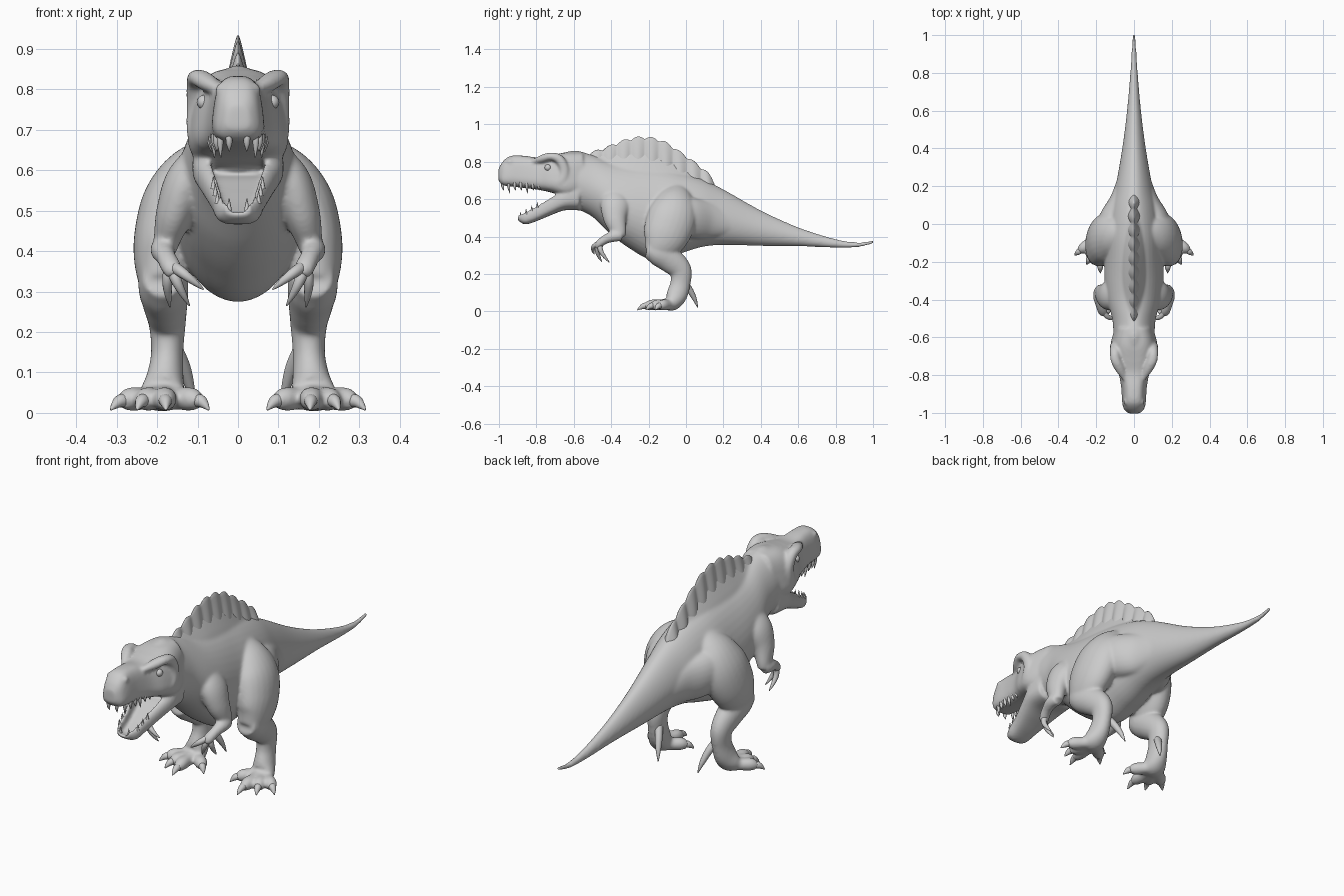
import bpy, bmesh, math
from mathutils import Vector

cube = bpy.data.objects.get("Cube")
if cube:
    bpy.data.objects.remove(cube, do_unlink=True)

grey = bpy.data.materials.new("plain grey")
grey.use_nodes = True
grey.diffuse_color = (0.6, 0.6, 0.6, 1)
grey.node_tree.nodes["Principled BSDF"].inputs["Base Color"].default_value = (0.6, 0.6, 0.6, 1)


def smooth_path(pts, steps):
    """Catmull-Rom interpolation of tuples of any length."""
    out = []
    for i in range(len(pts) - 1):
        a, b = pts[max(i - 1, 0)], pts[i]
        c, d = pts[i + 1], pts[min(i + 2, len(pts) - 1)]
        for k in range(steps):
            t = k / steps
            out.append([q + 0.5 * t * (r - p + t * (2*p - 5*q + 4*r - s + t * (3*(q - r) + s - p)))
                        for p, q, r, s in zip(a, b, c, d)])
    return out + [list(pts[-1])]


def tube(bm, pts, steps=6, sides=24, upright=False, egg=0.0, square=1.0, channel=0.0):
    """Loft of rings (x, y, z, half width, half depth) along a path."""
    path = smooth_path(pts, steps)
    rings = []
    for i, (x, y, z, rw, rd) in enumerate(path):
        centre = Vector((x, y, z))
        u, v = Vector((1, 0, 0)), Vector((0, 0, 1))
        if not upright:
            t = (Vector(path[min(i + 1, len(path) - 1)][:3]) - Vector(path[max(i - 1, 0)][:3])).normalized()
            u = (u - t * t.x).normalized()
            v = t.cross(u)
        ring = []
        for k in range(sides):
            ang = 2 * math.pi * k / sides
            c, s = math.cos(ang), math.sin(ang)
            c = math.copysign(abs(c) ** square, c)
            s = math.copysign(abs(s) ** square, s)
            if s > 0 and abs(c) < channel:
                s = -0.3
            ring.append(bm.verts.new(centre + u * rw * c * (1 - egg * s) + v * rd * s))
        rings.append(ring)
    for r0, r1 in zip(rings, rings[1:]):
        for k in range(sides):
            n = (k + 1) % sides
            bm.faces.new((r0[k], r0[n], r1[n], r1[k]))
    bm.faces.new(rings[0])
    bm.faces.new(rings[-1])


def loft(bm, rows, **opts):
    """Upright loft from rows of (y, top, bottom, half width)."""
    tube(bm, [(0, y, (t + b) / 2, w, (t - b) / 2) for y, t, b, w in rows], upright=True, **opts)


def flip(pts, side):
    return [(p[0] * side, *p[1:]) for p in pts]


def ball(bm, centre, radius):
    made = bmesh.ops.create_uvsphere(bm, u_segments=16, v_segments=10, radius=radius)
    bmesh.ops.translate(bm, verts=made["verts"], vec=centre)


def finish(bm, name, angle=60):
    bmesh.ops.recalc_face_normals(bm, faces=bm.faces)
    mesh = bpy.data.meshes.new(name)
    bm.to_mesh(mesh)
    bm.free()
    obj = bpy.data.objects.new(name, mesh)
    bpy.context.collection.objects.link(obj)
    mesh.materials.append(grey)
    bpy.ops.object.select_all(action="DESELECT")
    obj.select_set(True)
    bpy.context.view_layer.objects.active = obj
    bpy.ops.object.shade_smooth_by_angle(angle=math.radians(angle))
    return obj


skin = bmesh.new()
claws = bmesh.new()
teeth = bmesh.new()
eyes = bmesh.new()

# Neck, trunk and tail
loft(skin, [(-.70, .83, .66, .08), (-.60, .86, .56, .105), (-.50, .835, .505, .115), (-.40, .80, .41, .143),
            (-.30, .785, .335, .155), (-.18, .775, .274, .155), (-.05, .75, .303, .15), (.08, .71, .343, .127),
            (.20, .652, .355, .097), (.40, .54, .35, .062), (.60, .45, .348, .037), (.80, .387, .34, .020),
            (.92, .37, .343, .013), (1.003, .381, .363, .008)], sides=40, egg=.13, square=1.06)

# Flared ridge under the sail
loft(skin, [(-.54, .835, .70, .06), (-.42, .845, .66, .062), (-.28, .86, .65, .062), (-.15, .845, .62, .062),
            (-.02, .785, .60, .056), (.12, .69, .57, .042)], egg=.72)

# Skull with blunt snout
loft(skin, [(-.55, .85, .62, .095), (-.64, .85, .61, .118), (-.72, .835, .635, .105), (-.79, .823, .65, .078),
            (-.87, .832, .66, .064), (-.94, .83, .668, .060), (-.98, .80, .675, .051), (-1.003, .76, .70, .028)],
     sides=32, square=.62, egg=.18)

# Open lower jaw with a hollow floor
loft(skin, [(-.57, .70, .54, .11), (-.65, .665, .54, .112), (-.72, .62, .515, .092), (-.80, .57, .482, .068),
            (-.86, .538, .465, .056), (-.90, .52, .487, .032)], sides=40, square=.7, channel=.68)

for side in (-1, 1):
    # Brow horn and ridge curling behind the eye
    tube(skin, flip([(.05, -.82, .80, .012, .014), (.076, -.765, .817, .026, .022), (.098, -.72, .828, .027, .022),
                     (.102, -.675, .81, .027, .026), (.108, -.65, .75, .02, .026), (.108, -.67, .69, .018, .024),
                     (.085, -.74, .668, .012, .015)], side), sides=12)
    ball(skin, (.042 * side, -.942, .80), .016)
    ball(eyes, (.084 * side, -.738, .768), .018)

    # Thigh, with hip muscle running into the tail
    tube(skin, flip([(.055, -.06, .67, .03, .05), (.098, -.06, .60, .075, .10), (.146, -.07, .52, .089, .13),
                     (.175, -.10, .43, .083, .128), (.185, -.14, .36, .070, .105), (.185, -.185, .31, .05, .05)], side))
    tube(skin, flip([(.125, -.07, .53, .09, .10), (.105, .03, .50, .078, .11), (.068, .13, .485, .058, .10),
                     (.042, .25, .46, .042, .06), (.03, .38, .44, .02, .03)], side))

    # Shin, ankle and foot
    tube(skin, flip([(.185, -.205, .335, .05, .05), (.185, -.15, .315, .062, .07), (.18, -.085, .275, .056, .070),
                     (.175, -.03, .22, .046, .060), (.175, -.03, .15, .040, .054), (.18, -.048, .09, .046, .056),
                     (.187, -.075, .047, .056, .045), (.19, -.115, .035, .05, .027)], side))

    # Four spread toes with claws
    for tx, ty in ((.072, -.165), (.178, -.26), (.25, -.215), (.315, -.165)):
        def toe(f, z, r):
            return (.185 + (tx - .185) * f, -.06 + (ty + .06) * f, z, r, r)
        tube(skin, flip([toe(0, .045, .035), toe(.35, .036, .029), toe(.62, .034, .03), toe(.8, .026, .019)], side), sides=14)
        tube(claws, flip([toe(.68, .032, .017), toe(.82, .029, .016), toe(.92, .019, .010), toe(1, .007, .002)], side), sides=12)

    # Rear spur
    tube(claws, flip([(.155, -.01, .16, .018, .018), (.135, .02, .115, .017, .017), (.12, .045, .068, .012, .012),
                      (.108, .063, .02, .002, .002)], side), sides=12)

    # Shoulder, arm and hand
    tube(skin, flip([(.065, -.35, .66, .03, .05), (.122, -.375, .58, .053, .08), (.155, -.38, .50, .047, .064),
                     (.175, -.36, .43, .034, .043), (.18, -.35, .395, .026, .03)], side))
    tube(skin, flip([(.182, -.345, .405, .03, .03), (.186, -.385, .402, .031, .031), (.178, -.43, .385, .025, .025),
                     (.165, -.465, .36, .026, .022), (.155, -.475, .34, .02, .016)], side), sides=16)

    # Three clawed fingers
    for fx, fy, fz in ((.085, -.49, .305), (.12, -.45, .265), (.168, -.41, .262)):
        base, tip = Vector((.165, -.455, .365)), Vector((fx, fy, fz))
        bend = Vector((.008, -.022, .008))
        def finger(f, r):
            p = base.lerp(tip, f) + bend * math.sin(math.pi * f)
            return (*p, r, r)
        tube(claws, flip([finger(0, .015), finger(.3, .014), finger(.55, .012), finger(.8, .008), finger(1, .002)], side),
             sides=12)

    # Upper and lower teeth
    for i in range(7):
        y = -.98 + i * .032
        x = (.022, .044, .053, .057, .060, .064, .068)[i]
        length = .016 + .016 * (i % 3 == 1)
        tube(teeth, flip([(x, y, .69, .008, .008), (x, y, .668, .008, .008),
                          (x * .97, y + .006, .662 - length, .001, .001)], side), steps=2, sides=8)
    for i in range(4):
        y = -.885 + i * .03
        x = .022 + .024 * min(i, 1) + .005 * i
        z = .510 + i * .018
        tube(teeth, flip([(x, y, z - .01, .007, .007), (x, y, z + .02, .001, .001)], side), steps=2, sides=8)

# Blend the skin into one smooth surface
body = finish(skin, "body_skin", 180)
remesh = body.modifiers.new("blend", "REMESH")
remesh.mode = "VOXEL"
remesh.voxel_size = .0065
remesh.use_smooth_shade = True
soften = body.modifiers.new("soften", "SMOOTH")
soften.factor = .5
soften.iterations = 14

finish(claws, "claws")
finish(teeth, "teeth")
finish(eyes, "eyes")

# Scalloped, ribbed back sail
sail = bmesh.new()
outline = smooth_path([(-.53, .83, .72), (-.42, .868, .69), (-.32, .906, .67), (-.22, .92, .66), (-.12, .897, .65),
                       (-.03, .84, .63), (.06, .775, .61), (.12, .725, .60), (.16, .665, .59)], 14)
rows = []
for y, top, bottom in outline:
    wave = abs(math.sin(math.pi * (y + .52) / .075))
    rows.append((y, top + .016 * wave, bottom, .020 + .012 * wave))
loft(sail, rows, steps=1, sides=24, egg=.6)
finish(sail, "back_sail", 80)
